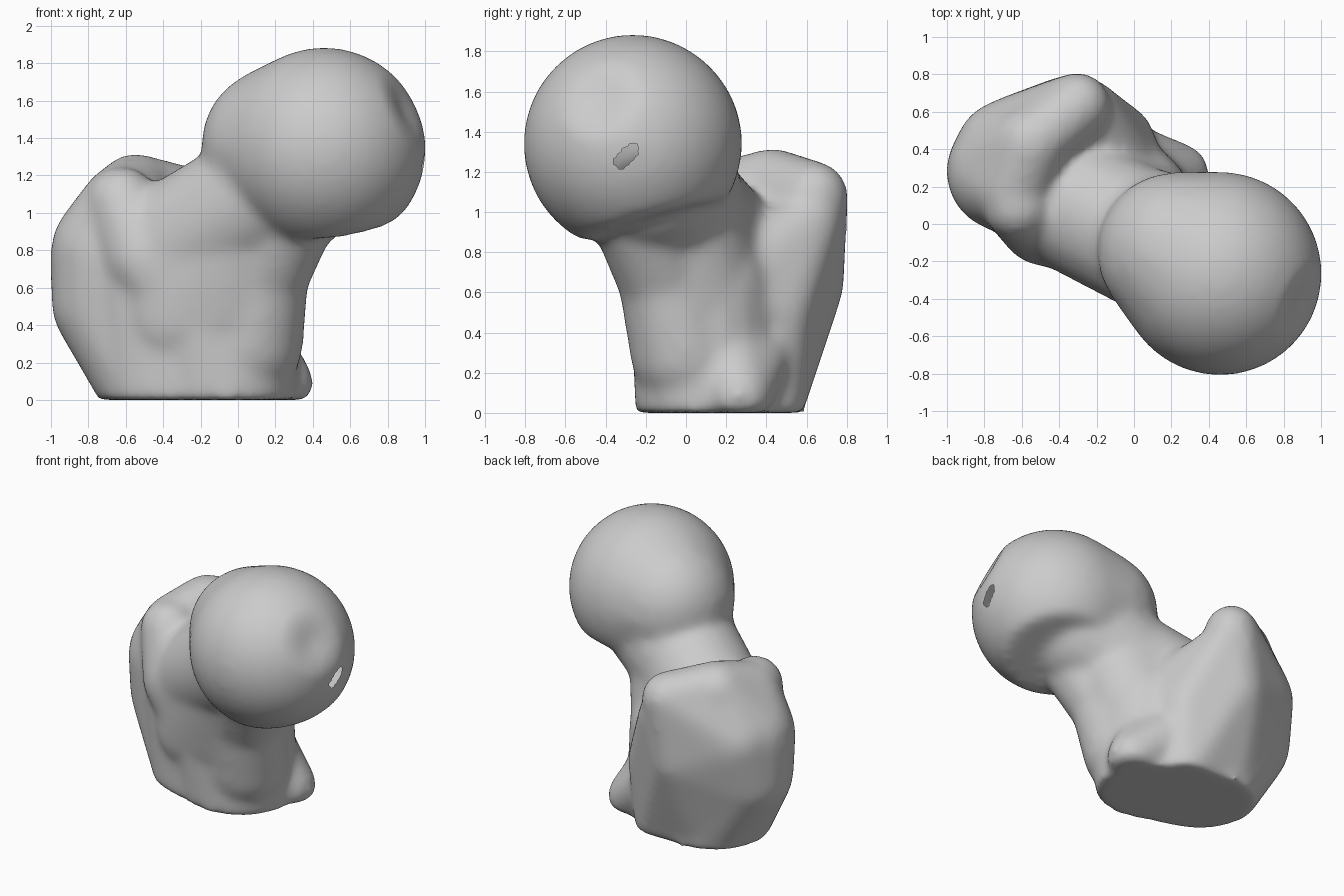
import bpy
import bmesh
from mathutils import Vector, Matrix

cube = bpy.data.objects.get("Cube")
if cube:
    bpy.data.objects.remove(cube, do_unlink=True)

bone_grey = bpy.data.materials.new("bone_grey")
bone_grey.use_nodes = True
bone_grey.diffuse_color = (0.6, 0.6, 0.6, 1)
bone_grey.node_tree.nodes["Principled BSDF"].inputs["Base Color"].default_value = (0.6, 0.6, 0.6, 1)

HEAD = Vector((0.46, -0.265, 1.34))
bm = bmesh.new()


def ball_points(x, y, z, r, detail=3):
    ball = bmesh.new()
    bmesh.ops.create_icosphere(ball, subdivisions=detail, radius=r,
                               matrix=Matrix.Translation((x, y, z)))
    points = [v.co.copy() for v in ball.verts]
    ball.free()
    return points


def wrap(points):
    """Closed convex skin around a cloud of points, flat on the ground."""
    verts = [bm.verts.new((p.x, p.y, max(p.z, 0))) for p in points]
    bmesh.ops.convex_hull(bm, input=verts)
    inner = [v for v in verts if v.is_valid and not v.link_faces]
    bmesh.ops.delete(bm, geom=inner, context='VERTS')


def hull(*balls):
    wrap([p for b in balls for p in ball_points(*b)])


def chain(*balls):
    for a, b in zip(balls, balls[1:]):
        hull(a, b)


# Ball head with a collar toward the neck, flattened underneath
head_points = ball_points(*HEAD, 0.545, 4) + ball_points(0.225, -0.145, 1.36, 0.425)
under = Vector((0.1, 0.27, -0.95)).normalized()
for p in head_points:
    over = (p - HEAD).dot(under) - 0.4
    if over > 0:
        p -= under * over
wrap(head_points)

# Neck, its inner buttress and its root in the shaft
hull((0.28, -0.16, 1.18, 0.4), (0.0, -0.05, 0.99, 0.37))
hull((0.2, -0.16, 1.12, 0.37), (-0.3, 0.1, 0.82, 0.37))
chain((0.3, -0.25, 1.04, 0.25), (0.14, -0.1, 0.66, 0.24), (0.07, 0.0, 0.3, 0.28))
hull((0.08, -0.06, 0.95, 0.34), (-0.3, 0.1, 0.82, 0.37),
     (-0.04, 0.06, 0.5, 0.36), (-0.3, 0.12, 0.45, 0.37))

# Shaft
hull((-0.375, 0.22, -0.1, 0.38), (-0.05, 0.11, -0.1, 0.365),
     (-0.45, 0.22, 0.6, 0.38), (-0.04, 0.08, 0.6, 0.36))

# Large outer prominence
hull((-0.375, 0.22, -0.1, 0.37), (-0.69, 0.29, 0.52, 0.31), (-0.68, 0.28, 0.79, 0.325),
     (-0.55, 0.43, 1.12, 0.2), (-0.64, 0.18, 1.05, 0.2))

# Rear wall and thin top ridge of the prominence
hull((-0.4, 0.3, 0.12, 0.3), (-0.36, 0.57, 0.65, 0.22), (-0.3, 0.635, 1.08, 0.175),
     (-0.55, 0.43, 1.14, 0.18), (-0.67, 0.38, 0.8, 0.29), (-0.69, 0.29, 0.52, 0.31))

# Front ridge below the prominence
chain((-0.62, 0.1, 1.06, 0.19), (-0.47, 0.03, 0.76, 0.26),
      (-0.15, 0.07, 0.4, 0.34), (-0.1, 0.1, 0.0, 0.35))

# Rear crest, filled in toward the shaft
hull((-0.25, 0.62, 0.95, 0.16), (-0.08, 0.45, 0.5, 0.19), (-0.08, 0.15, 0.55, 0.3))
hull((-0.1, 0.4, 0.02, 0.19), (-0.08, 0.45, 0.5, 0.19), (-0.25, 0.62, 0.95, 0.16),
     (-0.4, 0.3, 0.12, 0.3), (-0.36, 0.57, 0.65, 0.22))

# Small inner prominence
hull((0.235, 0.265, 0.09, 0.17), (0.05, 0.2, 0.35, 0.2), (-0.02, 0.36, 0.3, 0.18))

bmesh.ops.recalc_face_normals(bm, faces=bm.faces[:])
mesh = bpy.data.meshes.new("upper_thigh_bone")
bm.to_mesh(mesh)
bm.free()
bone = bpy.data.objects.new("upper_thigh_bone", mesh)
bpy.context.collection.objects.link(bone)

# Fuse the masses into one soft skin
remesh = bone.modifiers.new("fuse", 'REMESH')
remesh.mode = 'VOXEL'
remesh.voxel_size = 0.025
soften = bone.modifiers.new("soften", 'SMOOTH')
soften.factor = 0.5
soften.iterations = 22
bpy.context.view_layer.update()
fused = bpy.data.meshes.new_from_object(
    bone.evaluated_get(bpy.context.evaluated_depsgraph_get()))
bone.modifiers.clear()
bone.data = fused

bm = bmesh.new()
bm.from_mesh(fused)

# Shallow dent on the ball head
dent = Vector((0.88, -0.42, 1.55))
for v in bm.verts:
    near = 1 - (v.co - dent).length / 0.24
    if near > 0:
        v.co += (HEAD - v.co).normalized() * 0.05 * near * near * (3 - 2 * near)

# Small ragged opening beside the dent
start, end = Vector((0.98, -0.335, 1.25)), Vector((0.98, -0.27, 1.31))


def in_opening(p):
    t = max(0, min(1, (p - start).dot(end - start) / (end - start).length_squared))
    gap = p - start.lerp(end, t)
    return p.x > 0.9 and Vector((gap.y, gap.z)).length < 0.026


holes = [f for f in bm.faces if in_opening(f.calc_center_median())]
bmesh.ops.delete(bm, geom=holes, context='FACES')
for _ in range(2):
    bmesh.ops.smooth_vert(bm, verts=[v for v in bm.verts if v.is_boundary], factor=0.5,
                          use_axis_x=True, use_axis_y=True, use_axis_z=True)
bm.to_mesh(fused)
bm.free()

fused.materials.clear()
fused.materials.append(bone_grey)
bpy.ops.object.select_all(action='DESELECT')
bone.select_set(True)
bpy.context.view_layer.objects.active = bone
bpy.ops.object.shade_smooth_by_angle(angle=0.9)
